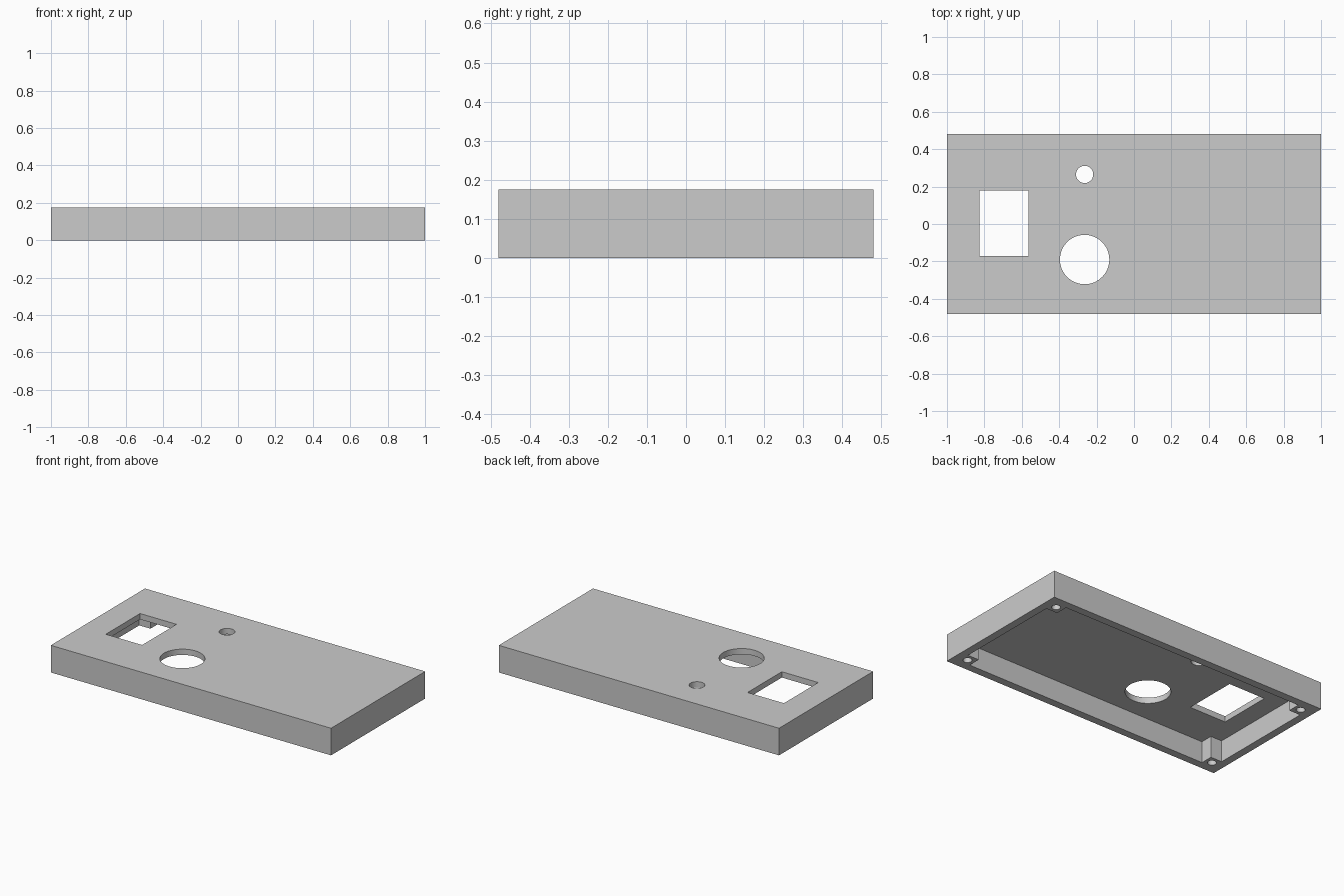
import bpy
import bmesh
import math

if "Cube" in bpy.data.objects:
    bpy.data.objects.remove(bpy.data.objects["Cube"], do_unlink=True)

HALF_X, HALF_Y, HEIGHT = 1.0, 0.48, 0.175
WALL, POST, LID = 0.05, 0.13, 0.0375
SCREW_INSET, SCREW_R = 0.084, 0.026

grey = bpy.data.materials.new("light grey")
grey.use_nodes = True
colour = (0.6, 0.6, 0.6, 1.0)
grey.diffuse_color = colour
grey.node_tree.nodes["Principled BSDF"].inputs["Base Color"].default_value = colour


def prism(name, outline, z0, z1):
    """Extrude a counter-clockwise outline from z0 to z1."""
    bm = bmesh.new()
    face = bm.faces.new([bm.verts.new((x, y, z0)) for x, y in outline])
    grown = bmesh.ops.extrude_face_region(bm, geom=[face])
    moved = [v for v in grown["geom"] if isinstance(v, bmesh.types.BMVert)]
    bmesh.ops.translate(bm, verts=moved, vec=(0, 0, z1 - z0))
    bmesh.ops.recalc_face_normals(bm, faces=bm.faces)
    mesh = bpy.data.meshes.new(name)
    bm.to_mesh(mesh)
    bm.free()
    mesh.materials.append(grey)
    obj = bpy.data.objects.new(name, mesh)
    bpy.context.collection.objects.link(obj)
    return obj


def rectangle(x0, x1, y0, y1):
    return [(x0, y0), (x1, y0), (x1, y1), (x0, y1)]


def circle(cx, cy, r, sides=64):
    steps = [math.tau * i / sides for i in range(sides)]
    return [(cx + r * math.cos(a), cy + r * math.sin(a)) for a in steps]


def cut(target, cutter):
    cutter.hide_render = True
    mod = target.modifiers.new("cut", "BOOLEAN")
    mod.operation = "DIFFERENCE"
    mod.solver = "EXACT"
    mod.object = cutter
    bpy.context.view_layer.objects.active = target
    bpy.ops.object.modifier_apply(modifier=mod.name)
    bpy.data.objects.remove(cutter, do_unlink=True)


# Outer shell
cover = prism("enclosure_cover", rectangle(-HALF_X, HALF_X, -HALF_Y, HALF_Y), 0, HEIGHT)

# Hollow underside, leaving a square post in each corner
wx, wy = HALF_X - WALL, HALF_Y - WALL
px, py = HALF_X - POST, HALF_Y - POST
cavity = [(-px, -wy), (px, -wy), (px, -py), (wx, -py),
          (wx, py), (px, py), (px, wy), (-px, wy),
          (-px, py), (-wx, py), (-wx, -py), (-px, -py)]
cut(cover, prism("cavity_cutter", cavity, -0.1, HEIGHT - LID))

# Openings through the top plate
openings = [rectangle(-0.825, -0.565, -0.17, 0.18),
            circle(-0.264, -0.19, 0.132),
            circle(-0.264, 0.265, 0.046)]
for outline in openings:
    cut(cover, prism("opening_cutter", outline, HEIGHT - 2 * LID, HEIGHT + 0.1))

# Blind screw holes in the corner posts
for sx in (-1, 1):
    for sy in (-1, 1):
        spot = circle(sx * (HALF_X - SCREW_INSET), sy * (HALF_Y - SCREW_INSET), SCREW_R, 32)
        cut(cover, prism("screw_cutter", spot, -0.1, HEIGHT - LID))

# Smooth hole walls, crisp edges
bpy.ops.object.select_all(action="DESELECT")
cover.select_set(True)
bpy.context.view_layer.objects.active = cover
bpy.ops.object.shade_smooth_by_angle(angle=math.radians(30))
